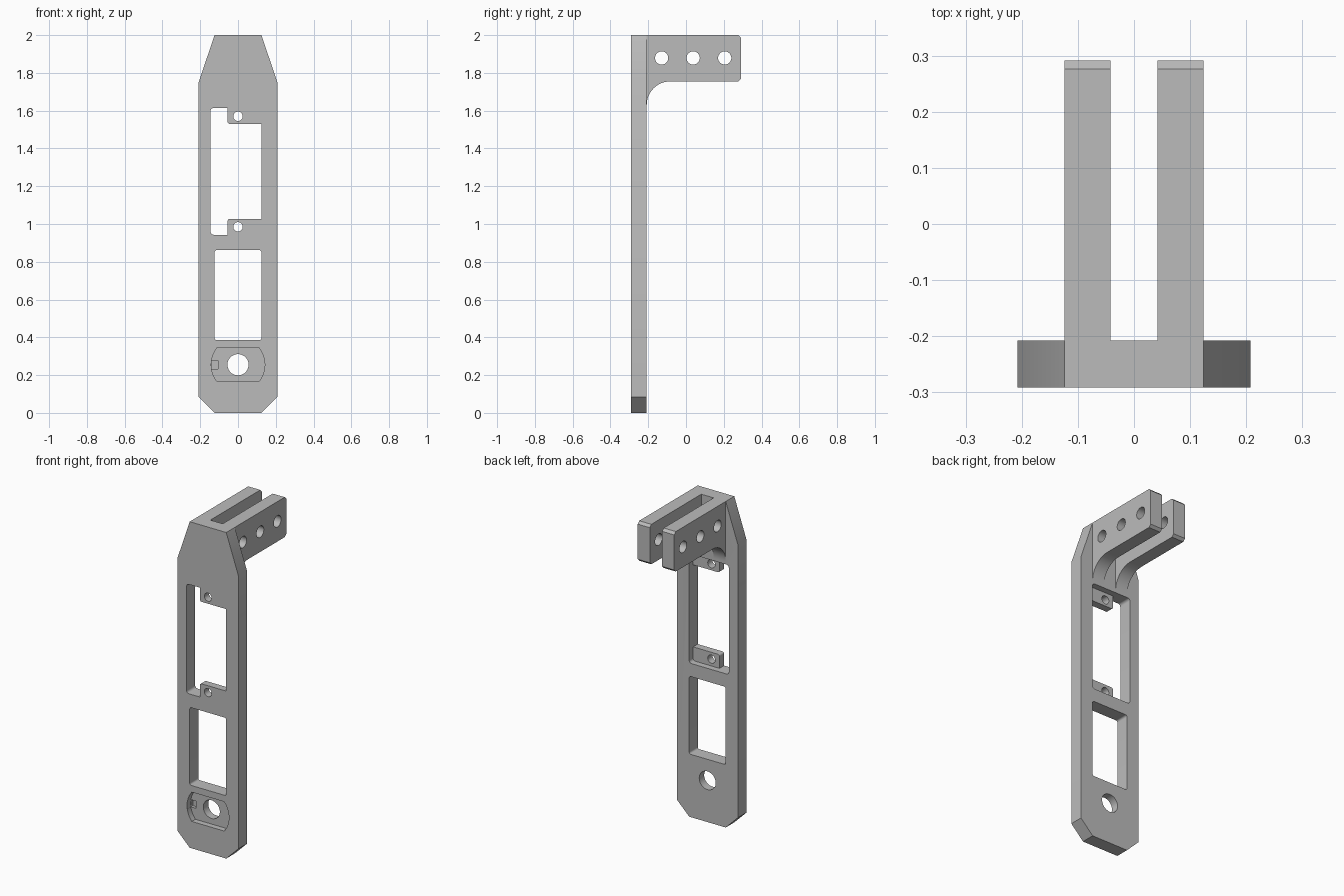
import bpy, bmesh
from math import sin, cos, pi, radians
from mathutils import Vector

cube = bpy.data.objects.get("Cube")
if cube:
    bpy.data.objects.remove(cube, do_unlink=True)

grey = bpy.data.materials.new("plain grey")
grey.use_nodes = True
colour = (0.5, 0.5, 0.5, 1)
grey.diffuse_color = colour
grey.node_tree.nodes["Principled BSDF"].inputs["Base Color"].default_value = colour

FRONT, BACK, TOP = -0.291, -0.208, 2.0
WIDE, NARROW, SLOT = 0.208, 0.124, 0.042


def arc(cu, cv, r, a0, a1, n):
    angles = [radians(a0 + (a1 - a0) * i / n) for i in range(n + 1)]
    return [(cu + r * cos(a), cv + r * sin(a)) for a in angles]


def circle(cu, cv, r, n=32):
    return arc(cu, cv, r, 0, 360, n)[:-1]


def rounded(u0, u1, v0, v1, r):
    return (arc(u1 - r, v1 - r, r, 0, 90, 5) + arc(u0 + r, v1 - r, r, 90, 180, 5)
            + arc(u0 + r, v0 + r, r, 180, 270, 5) + arc(u1 - r, v0 + r, r, 270, 360, 5))


def prism(name, outline, start, end, axis="y"):
    """Extrude an outline: (x, z) along y, or (y, z) along x."""
    def place(u, v, w):
        return (u, w, v) if axis == "y" else (w, u, v)
    bm = bmesh.new()
    low = [bm.verts.new(place(u, v, start)) for u, v in outline]
    high = [bm.verts.new(place(u, v, end)) for u, v in outline]
    bm.faces.new(low)
    bm.faces.new(high)
    for i in range(len(low)):
        j = (i + 1) % len(low)
        bm.faces.new((low[i], low[j], high[j], high[i]))
    bmesh.ops.recalc_face_normals(bm, faces=bm.faces)
    mesh = bpy.data.meshes.new(name)
    bm.to_mesh(mesh)
    bm.free()
    mesh.materials.append(grey)
    ob = bpy.data.objects.new(name, mesh)
    bpy.context.collection.objects.link(ob)
    return ob


def combine(target, tool, operation):
    mod = target.modifiers.new("combine", "BOOLEAN")
    mod.object, mod.operation, mod.solver = tool, operation, "EXACT"
    bpy.context.view_layer.objects.active = target
    bpy.ops.object.modifier_apply(modifier=mod.name)
    bpy.data.objects.remove(tool, do_unlink=True)


def cut(outline, start=FRONT - 0.05, end=BACK + 0.05, axis="y"):
    combine(bracket, prism("cutter", outline, start, end, axis), "DIFFERENCE")


# Tall plate with tapered top and chamfered foot
half = [(NARROW, 0), (WIDE, 0.083), (WIDE, 1.752), (NARROW, TOP)]
bracket = prism("bracket", half + [(-x, z) for x, z in reversed(half)], FRONT, BACK)

# Pair of rearward arms with a curved fillet beneath
end, low, bevel, r = 0.291, 1.755, 0.015, 0.125
arm = [(BACK - 0.04, TOP), (BACK - 0.04, low - r)]
arm += arc(BACK + r, low - r, r, 180, 90, 14)
arm += [(end - bevel, low), (end, low + bevel), (end, TOP - bevel), (end - bevel, TOP)]
for side in (-1, 1):
    combine(bracket, prism("arm", arm, side * SLOT, side * NARROW, "x"), "UNION")

# Pin holes through both arms
for y in (-0.129, 0.038, 0.205):
    cut(circle(y, 1.879, 0.035), -0.3, 0.3, "x")

# Lower window and upper window
cut(rounded(-NARROW, NARROW, 0.385, 0.862, 0.012))
cut(rounded(-0.145, NARROW, 0.943, 1.614, 0.016))

# Thin drilled mounting tabs, flush with the front
for z0, z1, hole in ((0.93, 1.027, 0.985), (1.53, 1.63, 1.57)):
    tab = prism("tab", rounded(-0.055, NARROW + 0.02, z0, z1, 0.012), FRONT, FRONT + 0.045)
    combine(bracket, tab, "UNION")
    cut(circle(0, hole, 0.025))

# Shallow round-ended recess with key notch and shaft hole
hub = 0.255
side_arc = arc(0, hub, 0.142, -39.3, 39.3, 12)
cut(side_arc + [(-x, 2 * hub - z) for x, z in side_arc], end=FRONT + 0.035)
cut([(-0.141, 0.233), (-0.107, 0.233), (-0.107, 0.277), (-0.141, 0.277)], end=FRONT + 0.055)
cut(circle(0, hub, 0.056, 40))

# Smooth the round walls, keep the edges crisp
bpy.ops.object.select_all(action="DESELECT")
bracket.select_set(True)
bpy.context.view_layer.objects.active = bracket
bpy.ops.object.shade_smooth_by_angle(angle=radians(25))
